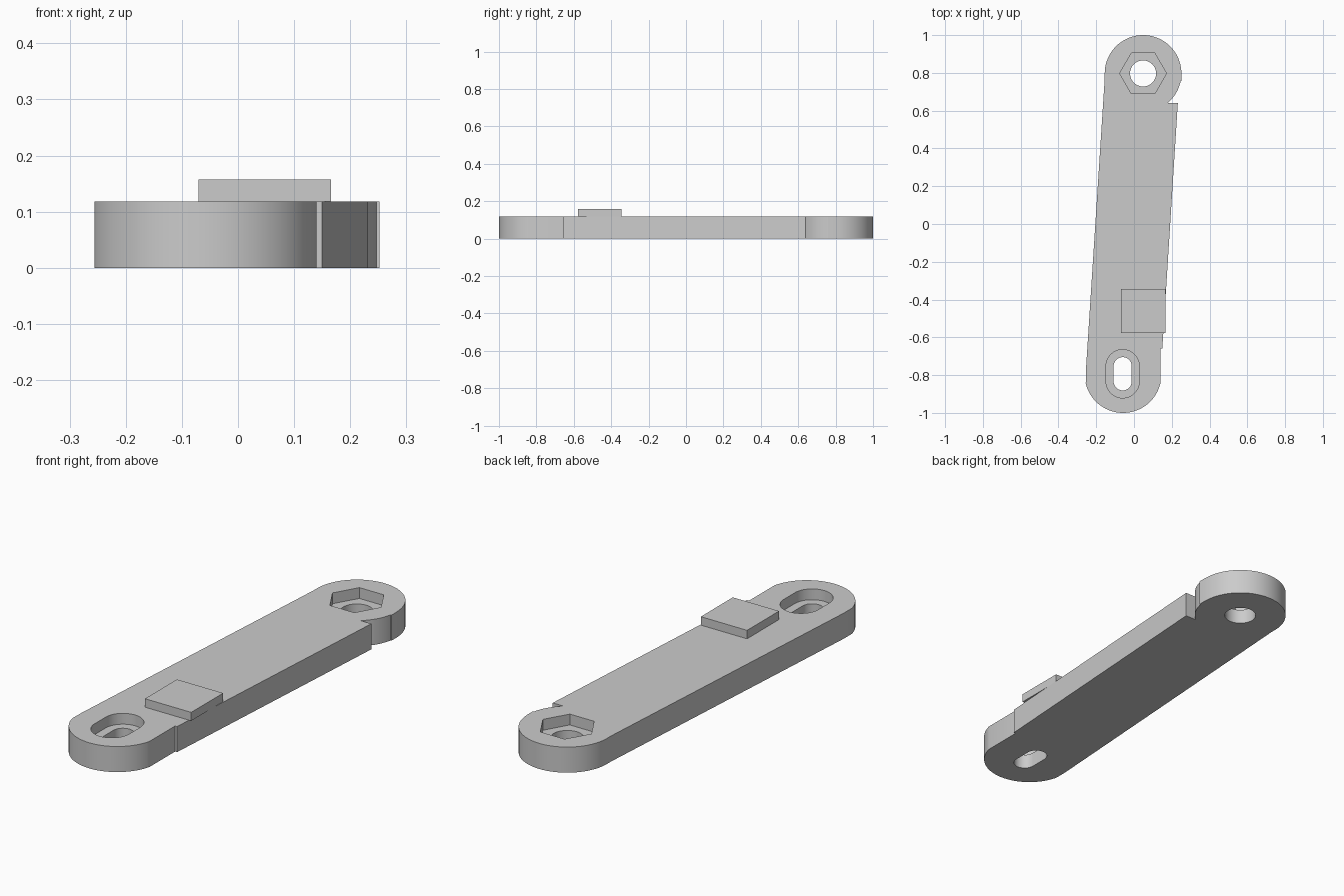
import bpy, bmesh
from math import cos, sin, radians

if "Cube" in bpy.data.objects:
    bpy.data.objects.remove(bpy.data.objects["Cube"])

grey = bpy.data.materials.new("plain grey")
grey.use_nodes = True
colour = (0.6, 0.6, 0.6, 1)
grey.diffuse_color = colour
grey.node_tree.nodes["Principled BSDF"].inputs["Base Color"].default_value = colour

THICK = 0.118    # arm thickness
FLOOR = 0.068    # floor of the two recesses
TOP = (0.048, 0.797)
LOW = (-0.058, -0.797)
R = 0.203


def arc(centre, r, a0, a1, n=32):
    steps = [radians(a0 + (a1 - a0) * i / n) for i in range(n + 1)]
    return [(centre[0] + r * cos(a), centre[1] + r * sin(a)) for a in steps]


def ring(centre, r, n):
    return arc(centre, r, 0, 360, n)[:-1]


def stadium(centre, r, half):
    x, y = centre
    return arc((x, y + half), r, 0, 180, 24) + arc((x, y - half), r, 180, 360, 24)


def prism(name, outline, z0, z1):
    bm = bmesh.new()
    face = bm.faces.new([bm.verts.new((x, y, z0)) for x, y in outline])
    up = bmesh.ops.extrude_face_region(bm, geom=[face])["geom"]
    verts = [v for v in up if isinstance(v, bmesh.types.BMVert)]
    bmesh.ops.translate(bm, verts=verts, vec=(0, 0, z1 - z0))
    bmesh.ops.recalc_face_normals(bm, faces=bm.faces)
    mesh = bpy.data.meshes.new(name)
    bm.to_mesh(mesh)
    bm.free()
    mesh.materials.append(grey)
    obj = bpy.data.objects.new(name, mesh)
    bpy.context.collection.objects.link(obj)
    return obj


def activate(obj):
    bpy.ops.object.select_all(action="DESELECT")
    obj.select_set(True)
    bpy.context.view_layer.objects.active = obj


def cut(target, outline, z0):
    cutter = prism("cutter", outline, z0, THICK + 0.1)
    cutter.hide_render = True
    mod = target.modifiers.new("cut", "BOOLEAN")
    mod.operation = "DIFFERENCE"
    mod.solver = "EXACT"
    mod.object = cutter
    activate(target)
    bpy.ops.object.modifier_apply(modifier=mod.name)
    bpy.data.objects.remove(cutter)


# Arm: rounded low end, stepped right edge, notched round top end
outline = arc(LOW, R, 193.4, 346.6, 48)
outline += [(0.14, -0.658), (0.15, -0.658), (0.232, 0.64), (0.172, 0.64)]
outline += arc(TOP, R, -50, -11, 14)
outline += [(0.252, 0.758), (0.252, 0.797)]
outline += arc(TOP, R, 4, 180, 54)
outline += [(-0.155, 0.77), (-0.255, -0.78)]
arm = prism("link_arm", outline, 0, THICK)

# Hexagonal nut recess with a round through hole
cut(arm, ring(TOP, 0.124, 6), FLOOR)
cut(arm, ring(TOP, 0.069, 48), -0.1)

# Slotted recess with a narrower through slot
slot = (-0.06, -0.793)
cut(arm, stadium(slot, 0.088, 0.04), FLOOR)
cut(arm, stadium(slot, 0.048, 0.04), -0.1)

activate(arm)
bpy.ops.object.shade_smooth_by_angle(angle=radians(25))

# Raised square pad overhanging the right edge
prism("raised_pad", [(-0.07, -0.578), (0.166, -0.578), (0.166, -0.345), (-0.07, -0.345)],
      THICK, 0.157)
